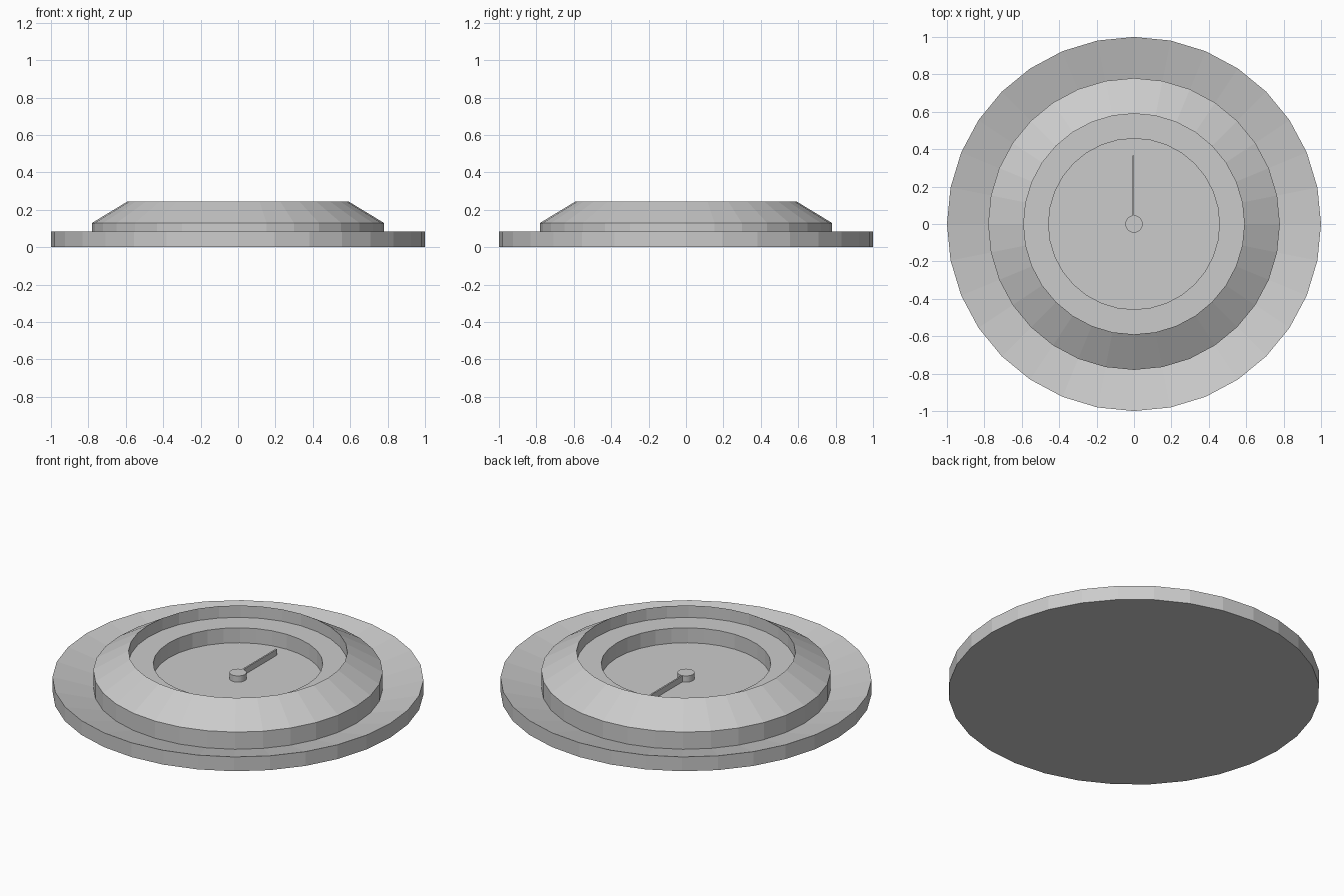
import bpy
import bmesh
from math import cos, sin, tau

SIDES = 32

cube = bpy.data.objects.get("Cube")
if cube:
    bpy.data.objects.remove(cube, do_unlink=True)

grey = bpy.data.materials.new("light grey")
grey.use_nodes = True
grey.diffuse_color = (0.6, 0.6, 0.6, 1)
bsdf = next(n for n in grey.node_tree.nodes if n.type == "BSDF_PRINCIPLED")
bsdf.inputs["Base Color"].default_value = grey.diffuse_color


def add_object(name, bm):
    mesh = bpy.data.meshes.new(name)
    bm.to_mesh(mesh)
    bm.free()
    mesh.materials.append(grey)
    obj = bpy.data.objects.new(name, mesh)
    bpy.context.collection.objects.link(obj)
    return obj


def lathe(name, profile, cap_bottom=False, cap_top=False):
    """Turn a (radius, height) profile around z, with optional flat caps."""
    bm = bmesh.new()
    rings = [[bm.verts.new((r * cos(tau * i / SIDES), r * sin(tau * i / SIDES), z))
              for i in range(SIDES)] for r, z in profile]
    for low, high in zip(rings, rings[1:]):
        for i in range(SIDES):
            j = (i + 1) % SIDES
            bm.faces.new((low[i], low[j], high[j], high[i]))
    if cap_bottom:
        bm.faces.new(rings[0][::-1])
    if cap_top:
        bm.faces.new(rings[-1])
    return add_object(name, bm)


# Flat-bottomed saucer whose top slopes down towards the middle
lathe("saucer", [(1, 0), (1, 0.085), (0.78, 0.028)], cap_bottom=True)

# Raised bezel with a sloped shoulder and a straight inner wall
lathe("bezel", [(0.78, 0.028), (0.78, 0.13), (0.59, 0.245), (0.59, 0.174)])

# Ledge stepping down to the sunken dial floor
lathe("dial", [(0.59, 0.174), (0.457, 0.174), (0.457, 0.085)], cap_top=True)

# Central hub
lathe("hub", [(0.046, 0.085), (0.046, 0.122)], cap_bottom=True, cap_top=True)

# Thin needle pointing to the back
bm = bmesh.new()
bmesh.ops.create_cube(bm, size=1)
bmesh.ops.scale(bm, vec=(0.009, 0.325, 0.035), verts=bm.verts)
bmesh.ops.translate(bm, vec=(-0.004, 0.205, 0.1025), verts=bm.verts)
add_object("needle", bm)
